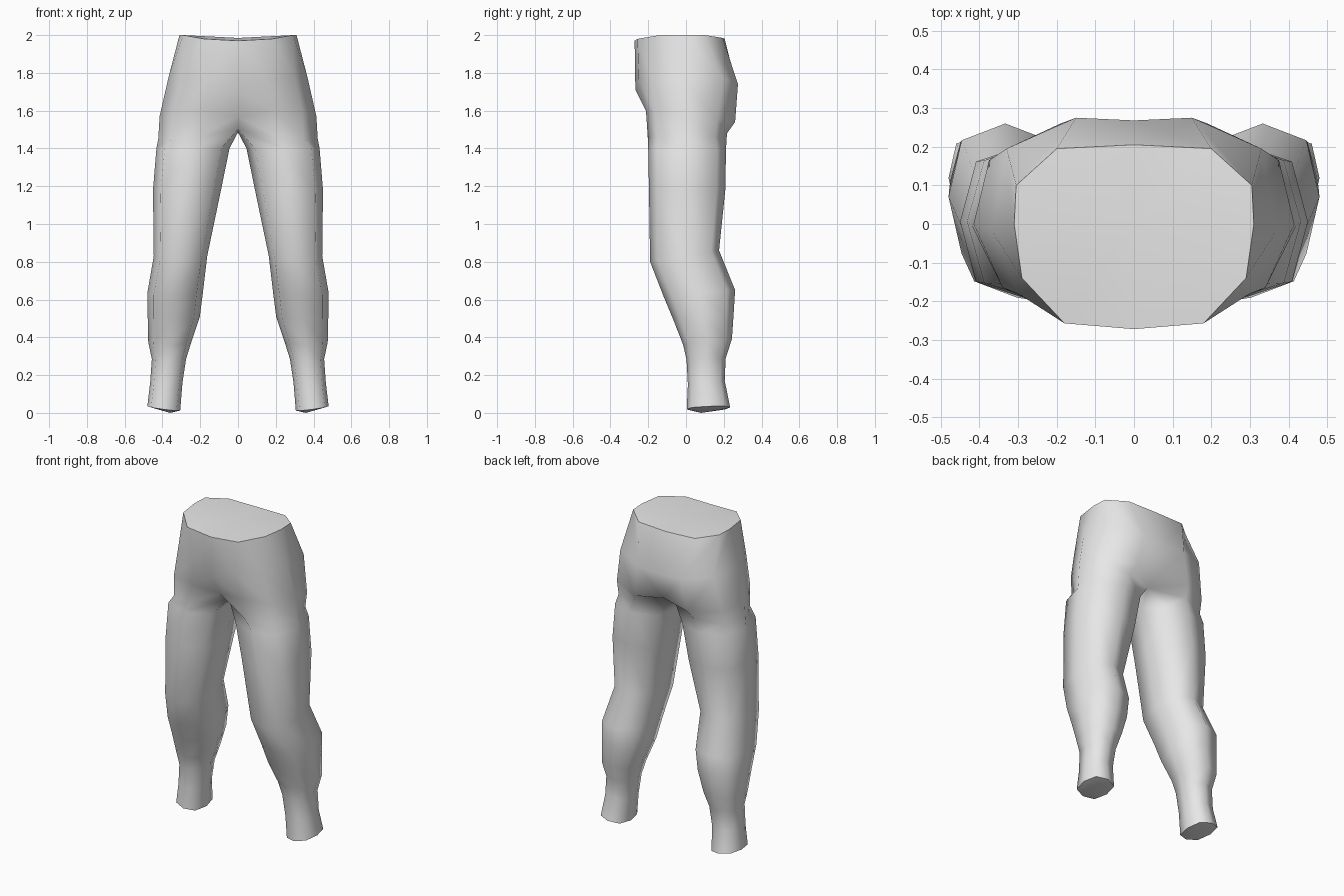
import bpy, bmesh, math

cube = bpy.data.objects.get("Cube")
if cube:
    bpy.data.objects.remove(cube, do_unlink=True)

grey = bpy.data.materials.new("light_grey")
grey.use_nodes = True
grey.diffuse_color = (0.8, 0.8, 0.8, 1)
grey.node_tree.nodes["Principled BSDF"].inputs["Base Color"].default_value = (0.8, 0.8, 0.8, 1)

# Pelvis half-rings, from front centre round the left hip to back centre
waist = [(0, -.272, 1.97), (.18, -.257, 1.98), (.29, -.14, 2.0), (.31, 0, 2.0),
         (.305, .10, 2.0), (.20, .195, 1.985), (0, .205, 1.98)]
hips = [(0, -.268, 1.71), (.15, -.25, 1.76), (.30, -.18, 1.78), (.367, -.02, 1.78),
        (.33, .195, 1.77), (.15, .275, 1.74), (0, .268, 1.73)]
seat = [(0, -.18, 1.57), (.18, -.212, 1.60), (.34, -.165, 1.59), (.415, 0, 1.57),
        (.375, .165, 1.55), (.19, .26, 1.54), (0, .225, 1.56)]
# Ring where the legs part; the last point is the middle of the crotch
split = [(0, -.09, 1.50), (.19, -.203, 1.47), (.345, -.155, 1.46), (.422, 0, 1.45),
         (.37, .155, 1.46), (.21, .217, 1.48), (0, .12, 1.51), (0, .02, 1.485)]

# Leg sections: z at front, z at back, inner x, outer x, front y, back y
sections = [(1.40, 1.40, .045, .432, -.200, .212),
            (1.18, 1.18, .090, .450, -.196, .208),
            (.80, .86, .163, .446, -.190, .175),
            (.62, .65, .186, .480, -.120, .260),
            (.50, .52, .202, .478, -.070, .252),
            (.36, .39, .247, .475, -.015, .243),
            (.28, .29, .275, .456, .003, .210),
            (.15, .17, .294, .465, .010, .205),
            (.030, .040, .306, .480, .004, .234)]


def leg_ring(zf, zb, x0, x1, y0, y1):
    """Eight-sided section, starting at the inner front corner."""
    pts = []
    for i in range(8):
        a = math.radians(-135 + 45 * i)
        c, s = math.cos(a), math.sin(a)
        k = 1.09 if i % 2 == 0 else 1.0        # fuller corners
        x = (x0 + x1) / 2 + (x1 - x0) / 2 * c * k
        y = (y0 + y1) / 2 + (y1 - y0) / 2 * s * k
        pts.append((x, y, zf + (zb - zf) * (s + 1) / 2))
    return pts


bm = bmesh.new()


def add_ring(pts):
    return [bm.verts.new(p) for p in pts]


def bridge(a, b, n, closed):
    for i in range(n if closed else n - 1):
        j = (i + 1) % n
        bm.faces.new((a[i], b[i], b[j], a[j]))


# Pelvis wall
pelvis = [add_ring(r) for r in (waist, hips, seat, split)]
for a, b in zip(pelvis, pelvis[1:]):
    bridge(a, b, 7, False)

# Waist cap
mid = bm.verts.new((0, 0, 1.985))
for p, q in zip(pelvis[0], pelvis[0][1:]):
    bm.faces.new((mid, p, q))

# Left leg
rings = [pelvis[-1]] + [add_ring(leg_ring(*s)) for s in sections]
for a, b in zip(rings, rings[1:]):
    bridge(a, b, 8, True)

# Ankle cap, slightly domed and lower on the inner side
ankle = rings[-1]
for v in ankle:
    v.co.z -= .13 * (.48 - v.co.x)
foot = bm.verts.new((.36, .08, 0))
for i in range(8):
    bm.faces.new((ankle[i], foot, ankle[(i + 1) % 8]))

bmesh.ops.recalc_face_normals(bm, faces=bm.faces)
me = bpy.data.meshes.new("trousers")
bm.to_mesh(me)
bm.free()
me.materials.append(grey)
body = bpy.data.objects.new("trousers", me)
bpy.context.collection.objects.link(body)

# Right half
mirror = body.modifiers.new("mirror", "MIRROR")
mirror.use_axis[0] = True
mirror.use_clip = True
mirror.merge_threshold = 0.0005

bpy.ops.object.select_all(action="DESELECT")
body.select_set(True)
bpy.context.view_layer.objects.active = body
bpy.ops.object.modifier_apply(modifier=mirror.name)
bpy.ops.object.shade_smooth_by_angle(angle=math.radians(60))
